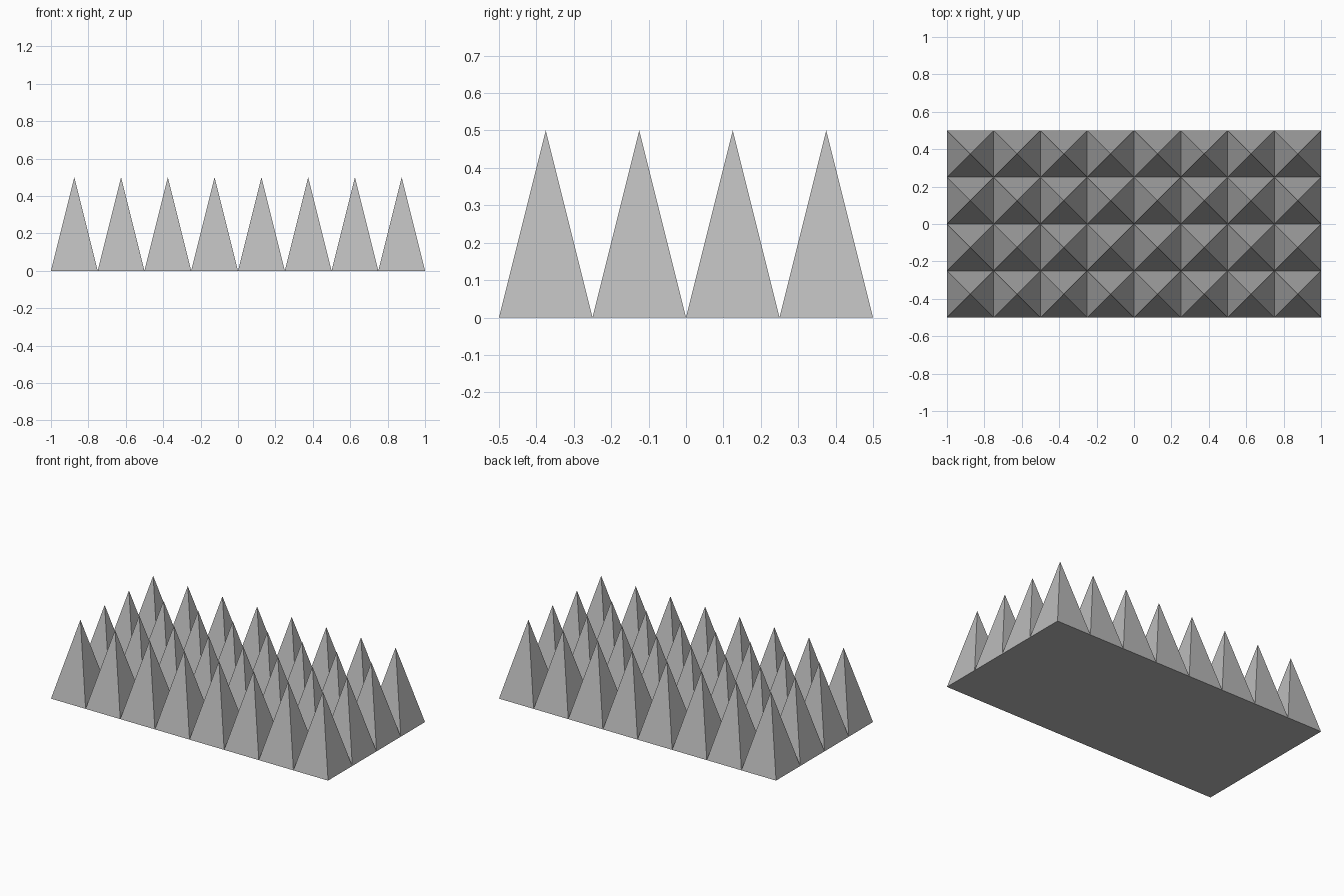
import bpy
import bmesh
from mathutils import Matrix

COLUMNS, ROWS = 8, 4
CELL = 0.25
HEIGHT = 0.5

if "Cube" in bpy.data.objects:
    bpy.data.objects.remove(bpy.data.objects["Cube"], do_unlink=True)


def flat_material(name, colour):
    mat = bpy.data.materials.new(name)
    mat.use_nodes = True
    mat.diffuse_color = colour
    mat.node_tree.nodes["Principled BSDF"].inputs["Base Color"].default_value = colour
    return mat


# Flat sheet with one square per spike
bm = bmesh.new()
bmesh.ops.create_grid(
    bm, x_segments=COLUMNS, y_segments=ROWS, size=0.5,
    matrix=Matrix.Diagonal((COLUMNS * CELL, ROWS * CELL, 1, 1)))
rim = [e for e in bm.edges if e.is_boundary]

# Raise the middle of every square into a pyramid
spikes = bmesh.ops.poke(bm, faces=bm.faces[:])
for tip in spikes["verts"]:
    tip.co.z = HEIGHT

# Close the underside with one flat face
bmesh.ops.contextual_create(bm, geom=rim)
bmesh.ops.recalc_face_normals(bm, faces=bm.faces[:])

mesh = bpy.data.meshes.new("spike_strip")
bm.to_mesh(mesh)
bm.free()
mesh.materials.append(flat_material("mid grey", (0.5, 0.5, 0.5, 1)))
strip = bpy.data.objects.new("spike_strip", mesh)
bpy.context.collection.objects.link(strip)
